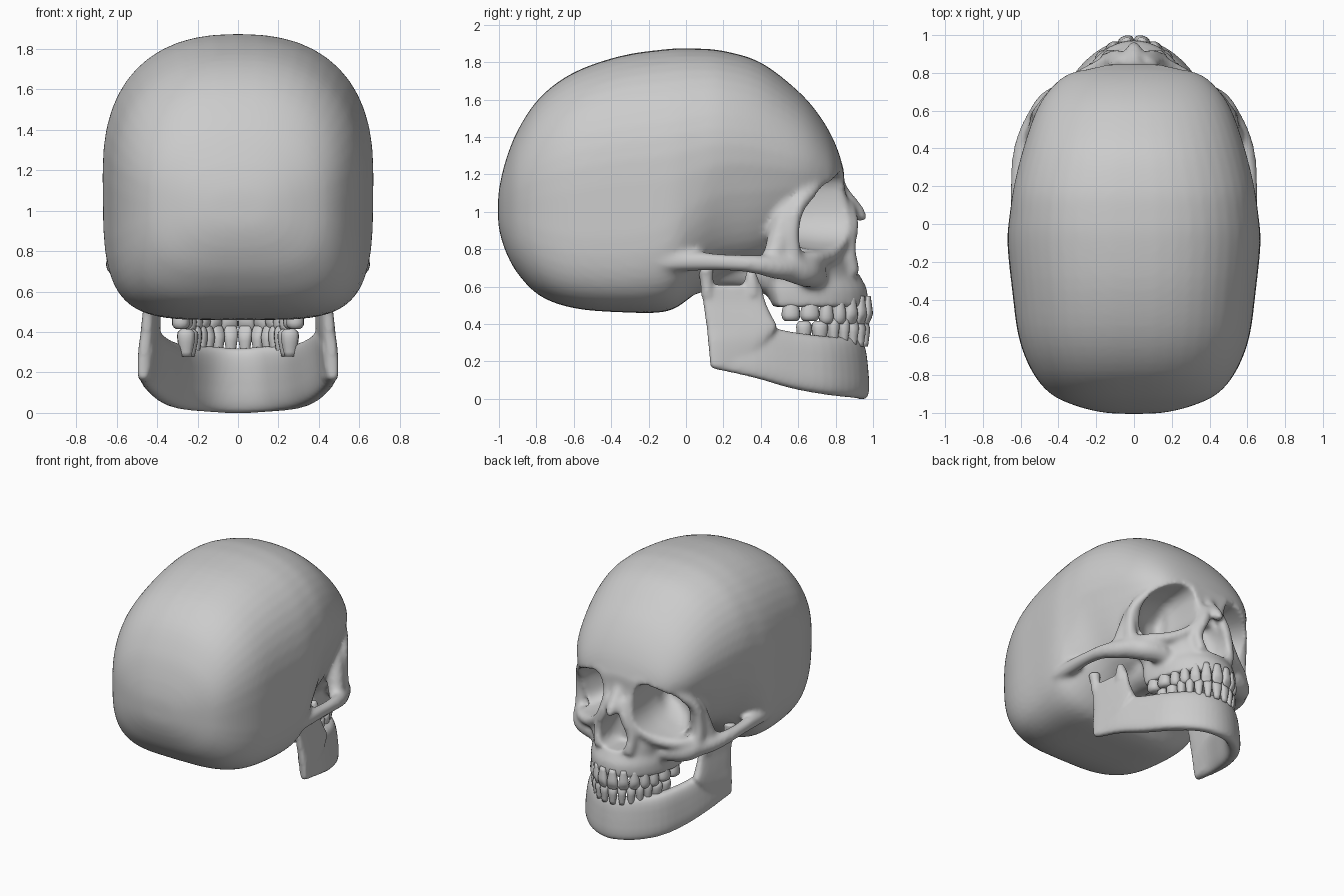
import bpy, bmesh
from math import sin, cos, tau, copysign, hypot
from mathutils import Vector, Matrix

cube = bpy.data.objects.get("Cube")
if cube:
    bpy.data.objects.remove(cube)


def refine(rows, k=4):
    """Smoothly interpolate rows of numbers."""
    out = []
    last = len(rows) - 1
    for i in range(last):
        a, b, c, d = (rows[min(max(j, 0), last)] for j in range(i - 1, i + 3))
        for s in range(k):
            t = s / k
            out.append([q + t / 2 * (r - p + t * (2*p - 5*q + 4*r - w + t * (3*q - p - 3*r + w)))
                        for p, q, r, w in zip(a, b, c, d)])
    out.append(list(rows[-1]))
    return out


def unit_ring(n, p, p_neg=None):
    """Rounded square ring; p_neg shapes its negative second half."""
    pts = []
    for i in range(n):
        c, s = cos(tau * i / n), sin(tau * i / n)
        e = 2 / (p_neg if p_neg and s < 0 else p)
        pts.append((copysign(abs(c) ** e, c), copysign(abs(s) ** e, s)))
    return pts


def loft(bm, rings):
    loops = [[bm.verts.new(co) for co in ring] for ring in rings]
    n = len(loops[0])
    for a, b in zip(loops, loops[1:]):
        for i in range(n):
            j = (i + 1) % n
            bm.faces.new((a[i], a[j], b[j], b[i]))
    bm.faces.new(loops[0][::-1])
    bm.faces.new(loops[-1])


def tube(bm, rows):
    """Round strut along x, y, z, radius rows."""
    rows = refine(rows)
    pts = [Vector(r[:3]) for r in rows]
    rings, u = [], None
    for i, pt in enumerate(pts):
        t = (pts[min(i + 1, len(pts) - 1)] - pts[max(i - 1, 0)]).normalized()
        u = t.orthogonal() if u is None else u - t * u.dot(t)
        u.normalize()
        v = t.cross(u)
        rings.append([pt + (u * c + v * s) * rows[i][3] for c, s in unit_ring(16, 2)])
    loft(bm, rings)


def mirror(bm):
    geo = bmesh.ops.duplicate(bm, geom=bm.verts[:] + bm.edges[:] + bm.faces[:])["geom"]
    verts = [g for g in geo if isinstance(g, bmesh.types.BMVert)]
    bmesh.ops.transform(bm, matrix=Matrix.Scale(-1, 4, (1, 0, 0)), verts=verts)


def finish(bm, name):
    bmesh.ops.recalc_face_normals(bm, faces=bm.faces[:])
    for f in bm.faces:
        f.smooth = True
    mesh = bpy.data.meshes.new(name)
    bm.to_mesh(mesh)
    bm.free()
    ob = bpy.data.objects.new(name, mesh)
    bpy.context.collection.objects.link(ob)
    return ob


def fuse(ob, size):
    mod = ob.modifiers.new("Fuse", 'REMESH')
    mod.mode = 'VOXEL'
    mod.voxel_size = size
    mod.use_smooth_shade = True


def soften(ob, count):
    mod = ob.modifiers.new("Soften", 'SMOOTH')
    mod.factor = 0.5
    mod.iterations = count


# Skull: paired struts around the eyes, cheeks, nose and under the braincase
bm = bmesh.new()
brow = [(0, .805, 1.16, .04), (.15, .8, 1.215, .042), (.3, .755, 1.21, .042),
        (.42, .68, 1.125, .042), (.495, .595, 1.02, .04), (.51, .565, .88, .042), (.5, .57, .75, .055)]
lower_rim = [(.49, .57, .74, .05), (.42, .68, .745, .045), (.28, .78, .775, .04),
             (.16, .84, .87, .04), (.1, .84, 1.0, .04), (.09, .81, 1.12, .04)]
cheek = [(.5, .54, .7, .07), (.44, .63, .68, .08), (.33, .68, .665, .075), (.22, .7, .62, .05)]
arch = [(.47, .6, .7, .075), (.545, .48, .705, .065), (.595, .36, .72, .05), (.61, .2, .73, .045),
        (.605, .05, .735, .052), (.6, -.12, .73, .05), (.57, -.25, .72, .03)]
temple_web = [(.45, .57, 1.1, .03), (.475, .53, .98, .055), (.495, .5, .86, .065),
              (.52, .47, .77, .06), (.55, .42, .72, .045)]
nose_side = [(.045, .855, 1.05, .04), (.09, .885, .94, .04), (.14, .868, .8, .042), (.12, .89, .67, .045)]
skull_base = [(.14, -.1, .66, .14), (.15, .2, .71, .12), (.15, .48, .68, .13)]
for path in (brow, lower_rim, cheek, arch, temple_web, nose_side, skull_base):
    tube(bm, path)
mirror(bm)

# Nasal bridge
tube(bm, [(0, .8, 1.14, .05), (0, .862, 1.06, .045), (0, .918, 1.0, .04), (0, .945, .95, .028)])

# Cranium: y, half width, bottom, top, temple pinch, squareness below and above
cranium = [(-1.005, .04, .97, 1.05, 0, 2.5, 2.4), (-.998, .16, .9, 1.13, 0, 2.6, 2.4),
           (-.965, .3, .79, 1.27, 0, 2.8, 2.4), (-.9, .44, .67, 1.435, 0, 3.2, 2.4),
           (-.78, .54, .55, 1.612, 0, 3.8, 2.4), (-.6, .61, .485, 1.745, 0, 4.4, 2.4),
           (-.35, .645, .463, 1.833, 0, 4.6, 2.4), (-.1, .67, .468, 1.87, 0, 4, 2.4),
           (.05, .66, .56, 1.873, .03, 3.2, 2.4), (.2, .64, .65, 1.86, .09, 3.1, 2.35),
           (.4, .59, .7, 1.798, .1, 3, 2.25), (.6, .52, .8, 1.645, .1, 2.7, 2.15),
           (.72, .44, .9, 1.505, .06, 2.6, 2.1), (.8, .335, 1.0, 1.36, 0, 2.4, 2.05),
           (.845, .16, 1.08, 1.22, 0, 2.2, 2)]
rings = []
for y, w, lo, hi, pinch, below, above in refine(cranium):
    mid, half = (lo + hi) / 2, (hi - lo) / 2
    ring = []
    for c, s in unit_ring(48, above, below):
        f = min(1, max(0, (.15 - s) * 1.2))
        ring.append((w * c * (1 - pinch * f * f * (3 - 2 * f)), y, mid + half * s))
    rings.append(ring)
loft(bm, rings)

# Face and upper jaw: z, half width, front, middle, back
face = [(.49, .325, .97, .53, .46), (.58, .33, .97, .52, .43), (.66, .33, .93, .51, .43),
        (.76, .41, .885, .5, .42), (.88, .47, .85, .5, .4), (1.0, .49, .825, .5, .4),
        (1.1, .47, .83, .5, .38), (1.2, .42, .815, .48, .36)]
loft(bm, [[(w * c, mid + s * (front - mid if s > 0 else mid - back), z)
           for c, s in unit_ring(40, 2.05, 3)]
          for z, w, front, mid, back in refine(face)])
skull = finish(bm, "skull")

# Cutter: eye sockets, nasal opening and palate
bm = bmesh.new()
socket = [(.2, .42, .05, .06), (.24, .47, .11, .11), (.275, .54, .14, .15),
          (.295, .62, .168, .17), (.31, .75, .182, .185), (.335, 1.1, .19, .195)]
loft(bm, [[(x + rx * c, y, .995 + rz * s - .34 * rx * c) for c, s in unit_ring(32, 2.7)]
          for x, y, rx, rz in refine(socket)])
mirror(bm)
pear = [(.675, .05), (.71, .1), (.78, .11), (.87, .085), (.95, .035)]
loft(bm, [[(w * c, .92 + .19 * s, z) for c, s in unit_ring(24, 3)] for z, w in refine(pear)])
bmesh.ops.create_uvsphere(bm, u_segments=24, v_segments=12, radius=1,
                          matrix=Matrix.Translation((0, .62, .48)) @ Matrix.Diagonal((.2, .26, .09, 1)))
cutter = finish(bm, "opening_cutter")
cutter.hide_render = True
cutter.display_type = 'WIRE'
cutter.hide_set(True)

fuse(skull, .015)
cut = skull.modifiers.new("Openings", 'BOOLEAN')
cut.operation = 'DIFFERENCE'
cut.solver = 'EXACT'
cut.object = cutter
fuse(skull, .015)
soften(skull, 8)

# Lower jaw: upright branches with two prongs
bm = bmesh.new()
branch = [(.17, .452, .13, .34, .065), (.3, .445, .118, .43, .075), (.38, .435, .11, .485, .075),
          (.45, .43, .1, .455, .07), (.52, .427, .09, .425, .06), (.61, .427, .075, .405, .05)]
loft(bm, [[(x + t / 2 * c - .02 * s, (y0 + y1) / 2 + (y1 - y0) / 2 * s, z) for c, s in unit_ring(24, 4)]
          for z, x, y0, y1, t in refine(branch)])
tube(bm, [(.445, .115, .55, .035), (.45, .11, .63, .036), (.455, .105, .7, .045)])
tube(bm, [(.408, .35, .55, .045), (.41, .35, .63, .04), (.42, .345, .69, .02)])
mirror(bm)

# Lower jaw: curved body, x, y, bottom, top, thickness
half = [(.455, .145, .16, .36, .06), (.425, .36, .112, .4, .08), (.36, .56, .055, .36, .1),
        (.275, .75, .02, .335, .11), (.145, .882, .005, .33, .1), (0, .925, -.003, .32, .1)]
body = refine(half + [(-r[0], *r[1:]) for r in half[-2::-1]])
rings = []
for i, (x, y, lo, hi, t) in enumerate(body):
    a, b = body[max(i - 1, 0)], body[min(i + 1, len(body) - 1)]
    n = Vector((a[1] - b[1], b[0] - a[0], 0)).normalized()
    rings.append([Vector((x, y, (lo + hi) / 2 + (hi - lo) / 2 * s)) - n * (t / 2 * c - .015 * s)
                  for c, s in unit_ring(24, 3.2)])
loft(bm, rings)
jaw = finish(bm, "lower_jaw")
fuse(jaw, .012)
soften(jaw, 7)

# Teeth: width, depth and biting-edge depth from the middle outward
teeth = [(.076, .055, .3), (.068, .055, .3), (.07, .065, .4), (.066, .075, .7),
         (.068, .078, .75), (.094, .09, .8), (.09, .088, .8)]


def tooth_row(name, a, b, y0, root, tip, scale):
    bm = bmesh.new()
    t = 0
    for i, (w, d, edge) in enumerate(teeth):
        w *= scale
        t += w / 2 / hypot(a * cos(t), b * sin(t))
        along = Vector((a * cos(t), -b * sin(t), 0)).normalized()
        out = Vector((-along.y, along.x, 0))
        base = Vector((a * sin(t), y0 + b * cos(t), 0))
        crown = tip + (root - tip) * (.1 if i > 4 else 0)
        shape = [(0, .55, .6), (.35, .82, .85), (.65, 1, 1), (.88, .95, edge + .15), (1, .65, edge * .7)]
        loft(bm, [[base + along * (w * .5 * k * c) + out * (d / 2 * m * s)
                   + Vector((0, 0, root + (crown - root) * h)) for c, s in unit_ring(12, 2.4)]
                  for h, k, m in refine(shape, 2)])
        t += w / 2 / hypot(a * cos(t), b * sin(t))
    mirror(bm)
    return finish(bm, name)


tooth_row("upper_teeth", .285, .47, .505, .55, .4, 1.1)
tooth_row("lower_teeth", .26, .39, .57, .28, .43, .92)
